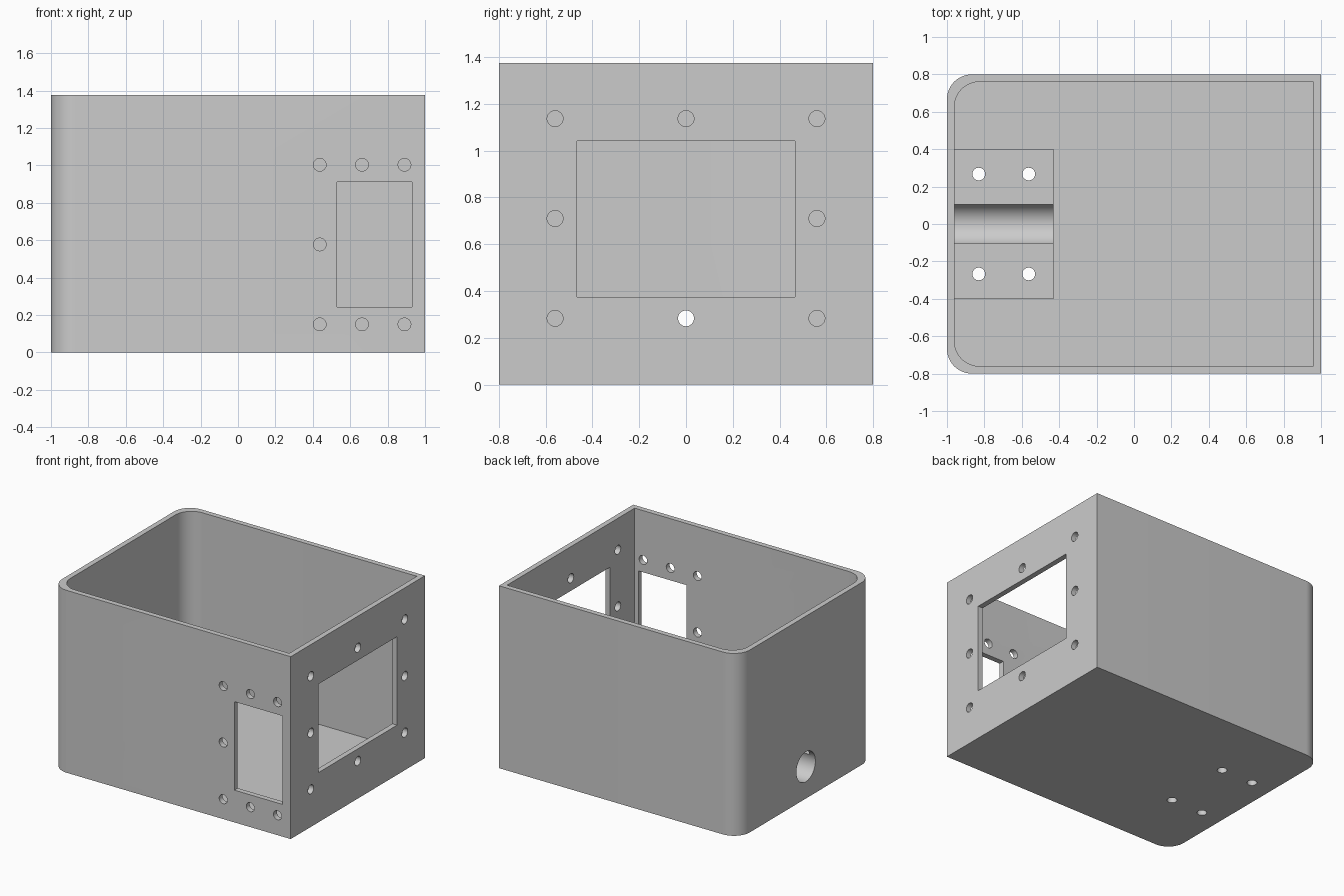
import bpy, bmesh, math
from mathutils import Matrix, Vector

if "Cube" in bpy.data.objects:
    bpy.data.objects.remove(bpy.data.objects["Cube"], do_unlink=True)

HEIGHT, WALL, RADIUS = 1.375, 0.04, 0.133
PIPE_R, PIPE_Z = 0.113, 0.24
HOLE_R = 0.034

grey = bpy.data.materials.new("plain grey")
grey.use_nodes = True
grey.diffuse_color = (0.6, 0.6, 0.6, 1)
grey.node_tree.nodes["Principled BSDF"].inputs["Base Color"].default_value = grey.diffuse_color


def add_box(bm, x, y, z):
    """Box from (min, max) pairs."""
    size = Matrix.Diagonal((x[1] - x[0], y[1] - y[0], z[1] - z[0], 1))
    mid = Vector((sum(x) / 2, sum(y) / 2, sum(z) / 2))
    bmesh.ops.create_cube(bm, size=1, matrix=Matrix.Translation(mid) @ size)


def add_rod(bm, centre, axis, radius, length, sides=32):
    turn = Vector((0, 0, 1)).rotation_difference(Vector(axis)).to_matrix().to_4x4()
    bmesh.ops.create_cone(bm, cap_ends=True, segments=sides, radius1=radius, radius2=radius,
                          depth=length, matrix=Matrix.Translation(centre) @ turn)


def add_tub(bm, half_x, half_y, z0, z1):
    """Prism with two rounded corners on the -x side."""
    pts = [(half_x, -half_y), (half_x, half_y)]
    for cy, start in ((half_y - RADIUS, 90), (RADIUS - half_y, 180)):
        for i in range(13):
            a = math.radians(start + 90 * i / 12)
            pts.append((RADIUS - half_x + RADIUS * math.cos(a), cy + RADIUS * math.sin(a)))
    base = bm.faces.new([bm.verts.new((px, py, z0)) for px, py in pts])
    top = bmesh.ops.extrude_face_region(bm, geom=[base])["geom"]
    bmesh.ops.translate(bm, vec=(0, 0, z1 - z0),
                        verts=[v for v in top if isinstance(v, bmesh.types.BMVert)])


def make(name, bm):
    bmesh.ops.recalc_face_normals(bm, faces=bm.faces)
    mesh = bpy.data.meshes.new(name)
    bm.to_mesh(mesh)
    bm.free()
    mesh.materials.append(grey)
    ob = bpy.data.objects.new(name, mesh)
    bpy.context.collection.objects.link(ob)
    return ob


def activate(ob):
    bpy.ops.object.select_all(action='DESELECT')
    ob.select_set(True)
    bpy.context.view_layer.objects.active = ob


def cut(ob, cutter):
    mod = ob.modifiers.new("cut", 'BOOLEAN')
    mod.operation, mod.solver, mod.object = 'DIFFERENCE', 'EXACT', cutter
    activate(ob)
    bpy.ops.object.modifier_apply(modifier=mod.name)


# Open-topped case
bm = bmesh.new()
add_tub(bm, 1, 0.8, 0, HEIGHT)
case = make("case", bm)
bm = bmesh.new()
add_tub(bm, 1 - WALL, 0.8 - WALL, WALL, HEIGHT + 0.2)
cavity = make("cavity_cutter", bm)

# Pipe saddle block on the floor
bm = bmesh.new()
add_box(bm, (WALL - 1, -0.43), (-0.4, 0.4), (WALL, 0.28))
saddle = make("pipe_saddle", bm)

# Openings: windows, screw holes, pipe bore
bm = bmesh.new()
add_box(bm, (0.53, 0.93), (-0.9, -0.7), (0.243, 0.91))
add_box(bm, (0.9, 1.1), (-0.467, 0.467), (0.375, 1.042))
for x in (0.437, 0.663, 0.89):
    for z in (0.15, 0.577, 1.003):
        if z != 0.577 or x == 0.437:
            add_rod(bm, (x, -0.8, z), (0, 1, 0), HOLE_R, 0.2)
for y in (-0.56, 0, 0.56):
    for z in (0.283, 0.71, 1.137):
        if y or z != 0.71:
            add_rod(bm, (1, y, z), (1, 0, 0), HOLE_R, 0.2)
for x in (-0.83, -0.563):
    for y in (-0.267, 0.267):
        add_rod(bm, (x, y, 0.15), (0, 0, 1), HOLE_R, 0.5)
add_rod(bm, (-0.8, 0, PIPE_Z), (1, 0, 0), PIPE_R, 0.9, 64)
openings = make("openings_cutter", bm)

cut(case, cavity)
cut(case, openings)
cut(saddle, openings)
for helper in (cavity, openings):
    bpy.data.objects.remove(helper, do_unlink=True)
for part in (case, saddle):
    activate(part)
    bpy.ops.object.shade_smooth_by_angle(angle=math.radians(30))
